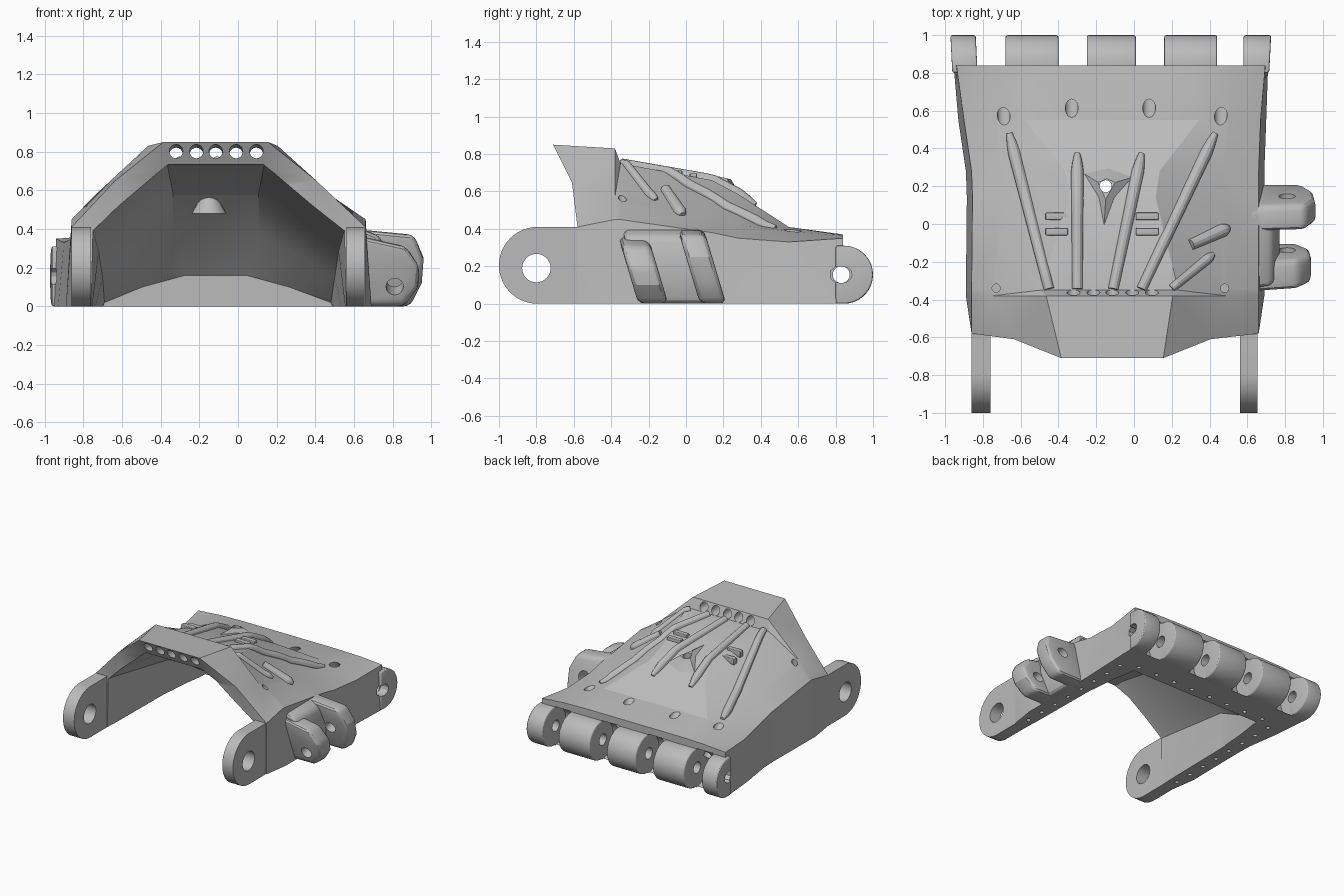
import bpy, bmesh, math
from mathutils import Vector
from mathutils.bvhtree import BVHTree

if "Cube" in bpy.data.objects:
    bpy.data.objects.remove(bpy.data.objects["Cube"])

grey = bpy.data.materials.new("plain_grey")
grey.use_nodes = True
grey.diffuse_color = (0.5, 0.5, 0.5, 1)
grey.node_tree.nodes["Principled BSDF"].inputs["Base Color"].default_value = (0.5, 0.5, 0.5, 1)
MID = -0.115


def add(name, bm):
    if bm.calc_volume(signed=True) < 0:
        bmesh.ops.reverse_faces(bm, faces=bm.faces)
    mesh = bpy.data.meshes.new(name)
    bm.to_mesh(mesh)
    bm.free()
    mesh.materials.append(grey)
    ob = bpy.data.objects.new(name, mesh)
    bpy.context.collection.objects.link(ob)
    return ob


def loft(name, rings):
    """Skin closed rings of equal size; the caps are strips from side to side."""
    bm = bmesh.new()
    vs = [[bm.verts.new(p) for p in r] for r in rings]
    n = len(vs[0])
    for a, b in zip(vs, vs[1:]):
        for i in range(n):
            j = (i + 1) % n
            bm.faces.new((a[i], a[j], b[j], b[i]))
    for r in (vs[0], vs[-1]):
        for i in range(n // 2 - 1):
            bm.faces.new((r[i], r[i + 1], r[n - 2 - i], r[n - 1 - i]))
    bmesh.ops.triangulate(bm, faces=bm.faces)
    bmesh.ops.recalc_face_normals(bm, faces=bm.faces)
    return add(name, bm)


def prism(name, profile, lo, hi, axis):
    """Extrude a profile along x (profile is y, z) or y (profile is x, z)."""
    bm = bmesh.new()
    ends = []
    for t in (lo, hi):
        ends.append([bm.verts.new((t, a, b) if axis == "x" else (a, t, b)) for a, b in profile])
    n = len(profile)
    for i in range(n):
        j = (i + 1) % n
        bm.faces.new((ends[0][i], ends[0][j], ends[1][j], ends[1][i]))
    for e in ends:
        bm.faces.new(e)
    bmesh.ops.recalc_face_normals(bm, faces=bm.faces)
    return add(name, bm)


def rods(name, lines, r, sides=20, r_end=None):
    """Separate cylinders, each from one point to another."""
    bm = bmesh.new()
    for a, b in lines:
        a, b = Vector(a), Vector(b)
        new = bmesh.ops.create_cone(bm, cap_ends=True, segments=sides, radius1=r, radius2=r_end or r,
                                    depth=(b - a).length)
        rot = (b - a).to_track_quat("Z", "Y")
        for v in new["verts"]:
            v.co = rot @ v.co + (a + b) / 2
    return add(name, bm)


def bake(ob):
    deps = bpy.context.evaluated_depsgraph_get()
    mesh = bpy.data.meshes.new_from_object(ob.evaluated_get(deps))
    ob.modifiers.clear()
    ob.data = mesh


def cut(obs, cutter):
    for ob in obs:
        m = ob.modifiers.new("cut", "BOOLEAN")
        m.operation, m.solver, m.object = "DIFFERENCE", "EXACT", cutter
        bake(ob)
    bpy.data.objects.remove(cutter)


def bevel(ob, width):
    m = ob.modifiers.new("bevel", "BEVEL")
    m.width, m.segments, m.limit_method = width, 3, "ANGLE"
    bake(ob)


def arc(cy, cz, r, a0, a1, n=18):
    angles = [math.radians(a0 + (a1 - a0) * i / n) for i in range(n + 1)]
    return [(cy + r * math.cos(a), cz + r * math.sin(a)) for a in angles]


def ring(y, xl, xr, zs, ws, zsh, wt, zt, floor=0.0, lean=0.03, dy=(0, 0, 0), bulge=0.0):
    left = [(xl, y + dy[0], floor), (xl + lean, y + dy[0], zs),
            (MID - ws - bulge, y + dy[1], zsh), (MID - wt - bulge, y + dy[2], zt)]
    right = [(MID + wt, y + dy[2], zt), (MID + ws, y + dy[1], zsh), (xr - lean, y + dy[0], zs), (xr, y + dy[0], floor)]
    return left + right


# Palm shell: raised hood at the wrist, sloping down to the knuckles
palm = loft("palm_shell", [
    ring(-0.71, -0.86, 0.66, 0.41, 0.52, 0.65, 0.27, 0.85, lean=0, dy=(0.13, 0.10, 0)),
    ring(-0.38, -0.89, 0.69, 0.45, 0.60, 0.57, 0.32, 0.83, bulge=0.03),
    ring(-0.35, -0.89, 0.69, 0.45, 0.60, 0.56, 0.35, 0.75, bulge=0.03),
    ring(0.14, -0.885, 0.69, 0.38, 0.59, 0.45, 0.23, 0.66),
    ring(0.28, -0.89, 0.69, 0.35, 0.59, 0.42, 0.25, 0.585),
    ring(0.55, -0.93, 0.70, 0.33, 0.62, 0.385, 0.46, 0.41),
    ring(0.84, -0.955, 0.71, 0.35, 0.62, 0.365, 0.42, 0.37, lean=0.015)])
surface = BVHTree.FromObject(palm, bpy.context.evaluated_depsgraph_get())


def on_palm(x, y):
    hit = surface.ray_cast(Vector((x, y, 2)), Vector((0, 0, -1)))[0]
    return Vector((x, y, hit.z))


# Hollow underside
cut([palm], loft("hollow", [
    ring(-0.90, -0.76, 0.56, 0.40, 0.50, 0.53, 0.24, 0.74, -0.05, 0.01),
    ring(-0.55, -0.76, 0.56, 0.39, 0.50, 0.52, 0.25, 0.73, -0.05, 0.01),
    ring(0.14, -0.75, 0.55, 0.28, 0.49, 0.38, 0.22, 0.575, -0.05, 0.03),
    ring(0.38, -0.73, 0.53, 0.15, 0.44, 0.26, 0.22, 0.38, -0.05, 0.03),
    ring(0.58, -0.72, 0.51, 0.02, 0.38, 0.10, 0.16, 0.16, -0.05, 0.03)]))

# Finger gaps under the back lip
GAPS = [(-0.83, -0.68), (-0.40, -0.25), (0.01, 0.16), (0.44, 0.58)]
cut([palm], rods("gaps", [((a, 0.86, 0.155), (b, 0.86, 0.155)) for a, b in GAPS], 0.16, 40))

# Knuckle barrels; the outer ones splay with the side walls
knuckle_profile = [(0.80, 0.31), (0.80, 0)] + arc(0.845, 0.155, 0.155, -90, 90)
knuckles = []
for i, (a, b) in enumerate([(-0.964, -0.83), (-0.68, -0.40), (-0.25, 0.01), (0.16, 0.44), (0.58, 0.718)]):
    k = prism("knuckle_%d" % (i + 1), knuckle_profile, a, b, "x")
    for v in k.data.vertices:
        if abs(v.co.x) > 0.7 and i in (0, 4):
            v.co.x += math.copysign(0.05, v.co.x) * (v.co.y - 0.84)
    bevel(k, 0.012)
    knuckles.append(k)
cut([palm] + knuckles, rods("axle_hole", [((-1.1, 0.83, 0.155), (0.9, 0.83, 0.155))], 0.045))
slot = arc(0.845, 0.155, 0.042, -90, 90, 6) + [(0.80, 0.197), (0.772, 0.175), (0.772, 0.135), (0.80, 0.113)]
for a, b in ((-1.1, -0.90), (0.65, 0.9)):
    cut([palm] + knuckles[::4], prism("axle_socket", slot, a, b, "x"))

# Wrist arms with pivot holes
arm_profile = [(-0.55, 0), (-0.55, 0.41)] + arc(-0.795, 0.205, 0.205, 90, 270, 28)
arms = [prism(n, arm_profile, a, b, "x") for n, a, b in
        (("right_wrist_arm", -0.86, -0.76), ("left_wrist_arm", 0.56, 0.655))]
cut(arms, rods("pivot_hole", [((-1, -0.8, 0.19), (1, -0.8, 0.19))], 0.076, 32))

# Cord tunnels through the hood
CORDS = [-0.32, -0.215, -0.115, -0.01, 0.095]
cut([palm], rods("tunnels", [((x, -0.8, 0.807), (x, -0.3, 0.782)) for x in CORDS], 0.035))

# Pin holes on top, and small stitch holes around the lower rim
TOP_HOLES = [(-0.69, 0.57), (-0.33, 0.62), (0.08, 0.62), (0.46, 0.57)]
cut([palm], rods("cord_exits", [((x, y - 0.1, 0.52), (x, y + 0.15, 0.2)) for x, y in TOP_HOLES], 0.034))
cut([palm], rods("side_pins", [((x, -0.34, 0.8), (x, -0.34, z)) for x, z in ((-0.73, 0.47), (0.48, 0.52))], 0.022))
rim = [(x, -0.48 + 0.15 * i) for x in (-0.815, 0.615) for i in range(8)]
rim += [(-0.7 + 0.17 * i, 0.64) for i in range(8)]
cut([palm], rods("stitch_holes", [((x, y, -0.05), (x, y, 0.05)) for x, y in rim], 0.016, 12))

# Central boss with a kite-shaped foot, and a small cone inside the hollow
bm = bmesh.new()
foot = [bm.verts.new(on_palm(x, y) - Vector((0, 0, 0.005))) for x, y in
        ((-0.27, 0.27), (-0.13, 0.30), (0.0, 0.25), (-0.16, -0.03))]
head = [bm.verts.new(p) for p in
        ((-0.19, 0.22, 0.67), (-0.145, 0.24, 0.665), (-0.1, 0.22, 0.67), (-0.15, 0.13, 0.69))]
for i in range(4):
    j = (i + 1) % 4
    bm.faces.new((foot[i], foot[j], head[j], head[i]))
bm.faces.new(head)
bm.faces.new(foot[::-1])
bmesh.ops.recalc_face_normals(bm, faces=bm.faces)
boss = add("centre_boss", bm)
cone = rods("inner_cone", [((-0.15, 0.2, 0.48), (-0.15, 0.2, 0.57))], 0.09, 24, 0.04)
cut([palm, boss, cone], rods("boss_hole", [((-0.15, 0.2, 0.3), (-0.15, 0.2, 0.9))], 0.032))


# Cord guides: tubes that fan out across the slope
def tube(name, a, b, r):
    curve = bpy.data.curves.new(name, "CURVE")
    curve.dimensions, curve.bevel_depth, curve.bevel_resolution = "3D", r, 4
    curve.use_fill_caps = True
    s = curve.splines.new("POLY")
    n = 16
    s.points.add(n)
    for i, p in enumerate(s.points):
        t = i / n
        p.co = (*on_palm(a[0] + (b[0] - a[0]) * t, a[1] + (b[1] - a[1]) * t), 1)
        p.radius = 0.8 + 0.2 * t if t < 0.9 else 0.98 - 5 * (t - 0.9)
    ob = bpy.data.objects.new(name, curve)
    bpy.context.collection.objects.link(ob)
    mesh = bpy.data.meshes.new_from_object(ob.evaluated_get(bpy.context.evaluated_depsgraph_get()))
    bpy.data.objects.remove(ob)
    mesh.materials.clear()
    mesh.materials.append(grey)
    bpy.context.collection.objects.link(bpy.data.objects.new(name, mesh))


GUIDES = [(-0.45, -0.66, 0.48), (-0.30, -0.30, 0.37), (-0.11, 0.04, 0.37), (0.04, 0.43, 0.48)]
for i, (x0, x1, y1) in enumerate(GUIDES):
    tube("cord_guide_%d" % (i + 1), (x0, -0.345), (x1, y1), 0.034)
tube("thumb_cord_guide", (0.2, -0.34), (0.42, -0.16), 0.028)
tube("thumb_guide_loop", (0.3, -0.11), (0.5, -0.02), 0.036)

# Small bridges beside the guides
for name, x in (("right_bridge", -0.41), ("left_bridge", 0.07)):
    for dy in (-0.04, 0.04):
        p = on_palm(x, dy)
        bar = prism(name, [(p.y - 0.02, p.z - 0.03), (p.y + 0.02, p.z - 0.03),
                           (p.y + 0.02, p.z + 0.02), (p.y - 0.02, p.z + 0.02)], x - 0.06, x + 0.06, "x")
        bevel(bar, 0.006)

# Thumb mount: two leaning lugs on a base
lugs = [prism("thumb_mount_base", [(0.6, 0), (0.74, 0), (0.77, 0.2), (0.74, 0.36), (0.6, 0.42)], -0.27, 0.16, "y"),
        prism("thumb_lug_front", [(0.6, 0), (0.86, 0), (0.93, 0.1), (0.94, 0.2), (0.87, 0.31), (0.6, 0.37)],
              -0.30, -0.14, "y"),
        prism("thumb_lug_back", [(0.6, 0), (0.89, 0), (0.95, 0.12), (0.96, 0.25), (0.91, 0.37), (0.6, 0.4)],
              0.03, 0.17, "y")]
for ob in lugs:
    for v in ob.data.vertices:
        v.co.y -= 0.3 * (v.co.z - 0.15)
    bevel(ob, 0.035)
cut(lugs[1:], rods("thumb_pin_hole", [((0.81, -0.5, 0.04), (0.81, 0.4, 0.3))], 0.045, 16))

# Soft shading with crisp edges
for ob in bpy.context.collection.objects:
    ob.select_set(ob.type == "MESH" and grey.name in ob.data.materials)
    if ob.select_get():
        bpy.context.view_layer.objects.active = ob
bpy.ops.object.shade_smooth_by_angle(angle=math.radians(25))
